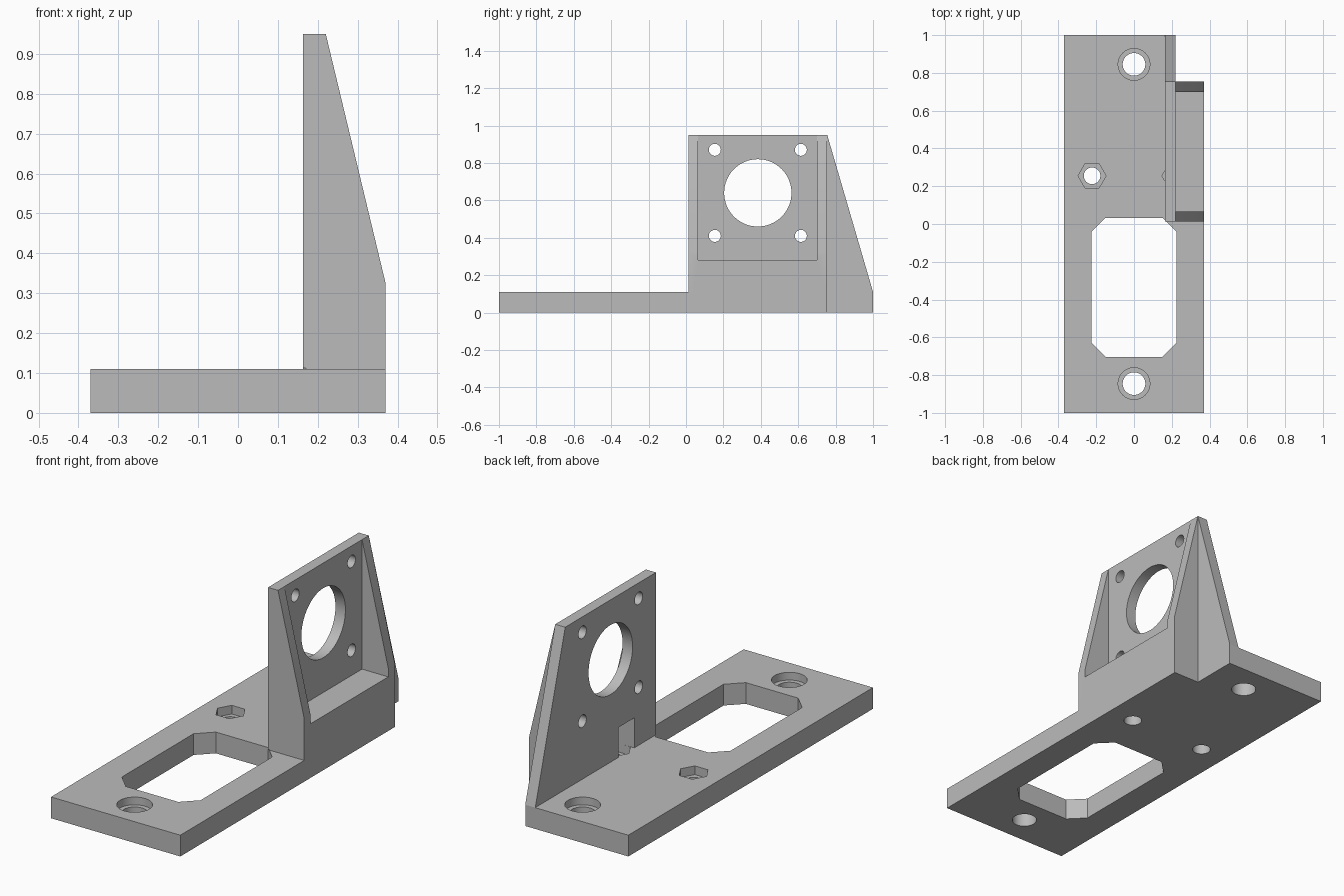
import bpy, bmesh, math
from mathutils import Matrix, Vector

cube = bpy.data.objects.get("Cube")
if cube:
    bpy.data.objects.remove(cube, do_unlink=True)

grey = bpy.data.materials.new("plain grey")
grey.use_nodes = True
colour = (0.5, 0.5, 0.5, 1)
grey.diffuse_color = colour
grey.node_tree.nodes["Principled BSDF"].inputs["Base Color"].default_value = colour


def prism(name, points, axis, start, end):
    """Extrude a 2D outline along x (yz outline), y (xz) or z (xy)."""
    place = {"x": lambda a, b: (start, a, b),
             "y": lambda a, b: (a, start, b),
             "z": lambda a, b: (a, b, start)}[axis]
    push = Vector([(end - start) * (axis == k) for k in "xyz"])
    bm = bmesh.new()
    face = bm.faces.new([bm.verts.new(place(a, b)) for a, b in points])
    out = bmesh.ops.extrude_face_region(bm, geom=[face])["geom"]
    bmesh.ops.translate(bm, vec=push, verts=[v for v in out if isinstance(v, bmesh.types.BMVert)])
    bmesh.ops.recalc_face_normals(bm, faces=bm.faces)
    mesh = bpy.data.meshes.new(name)
    bm.to_mesh(mesh)
    bm.free()
    mesh.materials.append(grey)
    obj = bpy.data.objects.new(name, mesh)
    bpy.context.collection.objects.link(obj)
    return obj


def ring(a, b, radius, sides=48):
    return [(a + radius * math.cos(math.tau * i / sides),
             b + radius * math.sin(math.tau * i / sides)) for i in range(sides)]


def rect(a0, a1, b0, b1):
    return [(a0, b0), (a1, b0), (a1, b1), (a0, b1)]


def combine(target, tool, operation):
    mod = target.modifiers.new(operation.lower(), "BOOLEAN")
    mod.operation = operation
    mod.solver = "EXACT"
    mod.object = tool
    bpy.context.view_layer.objects.active = target
    bpy.ops.object.modifier_apply(modifier=mod.name)
    bpy.data.objects.remove(tool, do_unlink=True)


# Base plate with one corner notched out behind the upright
WALL_IN, WALL_OUT, SIDE = 0.163, 0.22, 0.37
FRONT, BACK, TOP, DECK = 0.013, 0.755, 0.95, 0.11
bracket = prism("motor_bracket", [(-SIDE, -1), (SIDE, -1), (SIDE, BACK), (WALL_OUT, BACK),
                                  (WALL_OUT, 1), (-SIDE, 1)], "z", 0, DECK)

# Upright block with sloping sides, hollowed to leave a wall and two gussets
upright = prism("upright", [(WALL_IN, 0), (SIDE, 0), (SIDE, 0.325), (WALL_OUT, TOP),
                            (WALL_IN, TOP)], "y", FRONT, BACK)
combine(upright, prism("pocket", rect(0.065, 0.70, 0.28, 1.2), "x", WALL_OUT, 0.6), "DIFFERENCE")
combine(bracket, upright, "UNION")

# Rear brace
brace = prism("rear_brace", [(BACK, 0), (1, 0), (1, DECK), (BACK, TOP)],
              "x", WALL_IN, WALL_OUT)
combine(bracket, brace, "UNION")

# Motor opening and its four screw holes
combine(bracket, prism("motor_hole", ring(0.384, 0.64, 0.18, 64), "x", 0.1, 0.26), "DIFFERENCE")
for dy in (-0.23, 0.23):
    for dz in (-0.23, 0.23):
        combine(bracket, prism("screw_hole", ring(0.384 + dy, 0.64 + dz, 0.032, 32),
                               "x", 0.1, 0.26), "DIFFERENCE")

# Chamfered window through the base
x, c, y0, y1 = 0.225, 0.075, -0.703, 0.033
window = [(-x + c, y0), (x - c, y0), (x, y0 + c), (x, y1 - c),
          (x - c, y1), (-x + c, y1), (-x, y1 - c), (-x, y0 + c)]
combine(bracket, prism("window", window, "z", -0.1, DECK + 0.002), "DIFFERENCE")

# Counterbored mounting holes at each end
for y in (-0.845, 0.845):
    combine(bracket, prism("bore", ring(0, y, 0.06), "z", -0.1, 0.3), "DIFFERENCE")
    combine(bracket, prism("counterbore", ring(0, y, 0.084), "z", 0.07, 0.3), "DIFFERENCE")

# Nut slot through the wall, then hexagonal nut recesses with bolt holes
NUT_X, NUT_Y = 0.222, 0.255
combine(bracket, prism("nut_slot", rect(0.1, NUT_X, NUT_Y - 0.065, NUT_Y + 0.065),
                       "z", DECK, 0.265), "DIFFERENCE")
for x in (-NUT_X, NUT_X):
    combine(bracket, prism("nut_recess", ring(x, NUT_Y, 0.074, 6), "z", 0.065, 0.265), "DIFFERENCE")
    combine(bracket, prism("bolt_hole", ring(x, NUT_Y, 0.044, 32), "z", -0.1, 0.2), "DIFFERENCE")

# Smooth the round bores, keep every other edge crisp
bpy.ops.object.select_all(action="DESELECT")
bracket.select_set(True)
bpy.context.view_layer.objects.active = bracket
bpy.ops.object.shade_smooth_by_angle(angle=math.radians(15))
